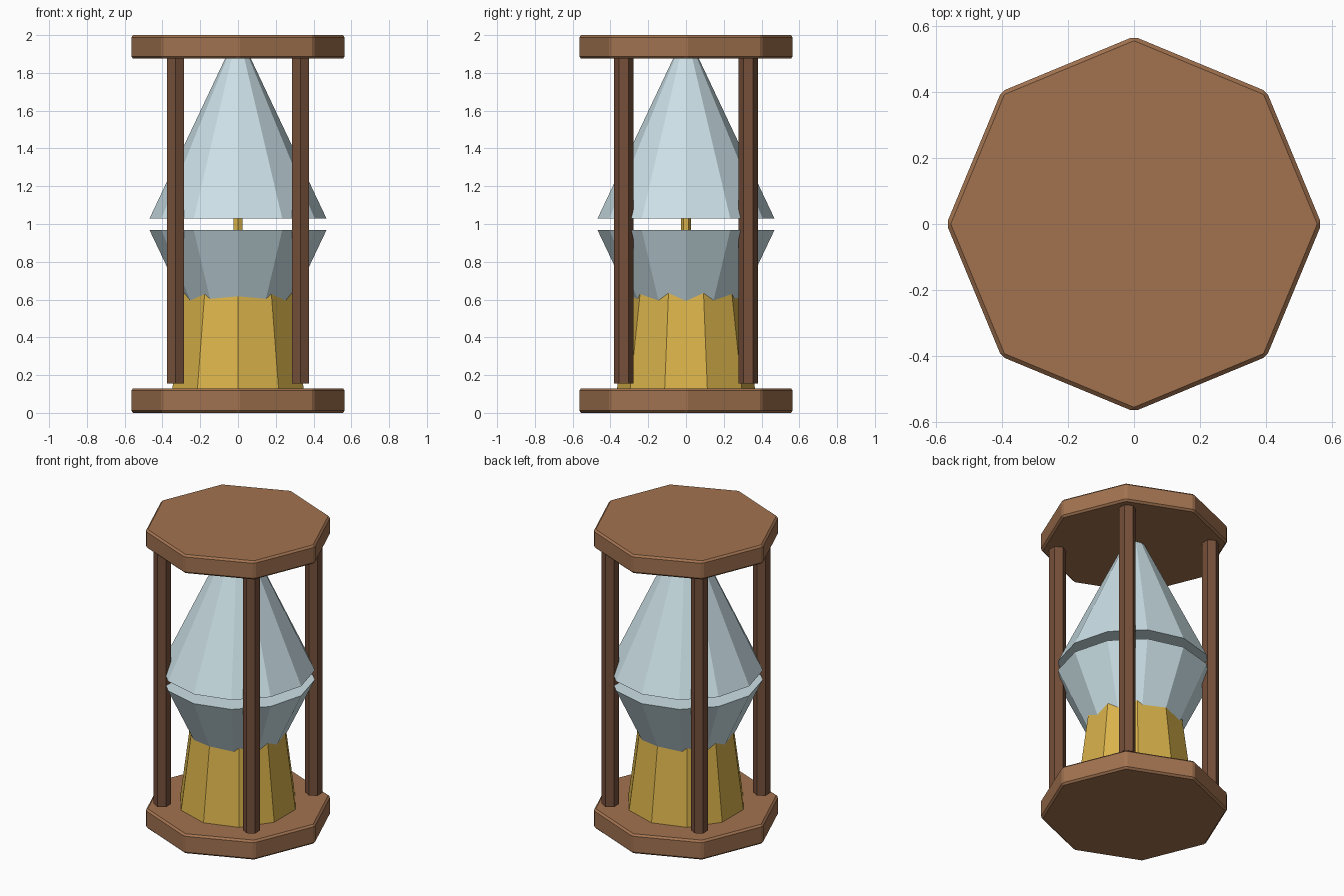
import bpy

cube = bpy.data.objects.get("Cube")
if cube:
    bpy.data.objects.remove(cube, do_unlink=True)


def material(name, rgb):
    mat = bpy.data.materials.new(name)
    mat.use_nodes = True
    colour = (*rgb, 1.0)
    mat.diffuse_color = colour
    mat.node_tree.nodes["Principled BSDF"].inputs["Base Color"].default_value = colour
    return mat


wood = material("warm brown wood", (0.36, 0.17, 0.08))
dark_wood = material("dark brown wood", (0.18, 0.08, 0.042))
glass = material("pale blue glass", (0.60, 0.75, 0.80))
sand = material("golden sand", (0.70, 0.45, 0.07))


def frustum(name, mat, sides, r_low, r_high, z_low, z_high, x=0, y=0):
    """Flat-sided tapered column between two heights."""
    bpy.ops.mesh.primitive_cone_add(
        vertices=sides, radius1=r_low, radius2=r_high, depth=z_high - z_low,
        location=(x, y, (z_low + z_high) / 2))
    obj = bpy.context.object
    obj.name = name
    obj.data.materials.append(mat)
    return obj


# Octagonal end plates with chamfered edges
for name, low, high in (("bottom_plate", 0, 0.13), ("top_plate", 1.875, 2)):
    plate = frustum(name, wood, 8, 0.569, 0.569, low, high)
    bevel = plate.modifiers.new("chamfer", "BEVEL")
    bevel.width = 0.012
    bevel.segments = 1

# Four hexagonal posts
for y, depth_name in ((-0.33, "front"), (0.33, "back")):
    for x, side_name in ((0.33, "left"), (-0.33, "right")):
        frustum(f"{depth_name}_{side_name}_post", dark_wood, 6,
                0.052, 0.052, 0.155, 1.88, x, y)

# Two glass bulbs, wide ends facing each other
frustum("upper_glass", glass, 12, 0.468, 0.066, 1.03, 1.88)
frustum("lower_glass", glass, 12, 0.066, 0.468, 0.12, 0.967)

# Sand pile and the stream falling between the bulbs
frustum("sand_pile", sand, 10, 0.365, 0.285, 0.13, 0.75)
frustum("sand_stream", sand, 6, 0.027, 0.027, 0.75, 1.25)
